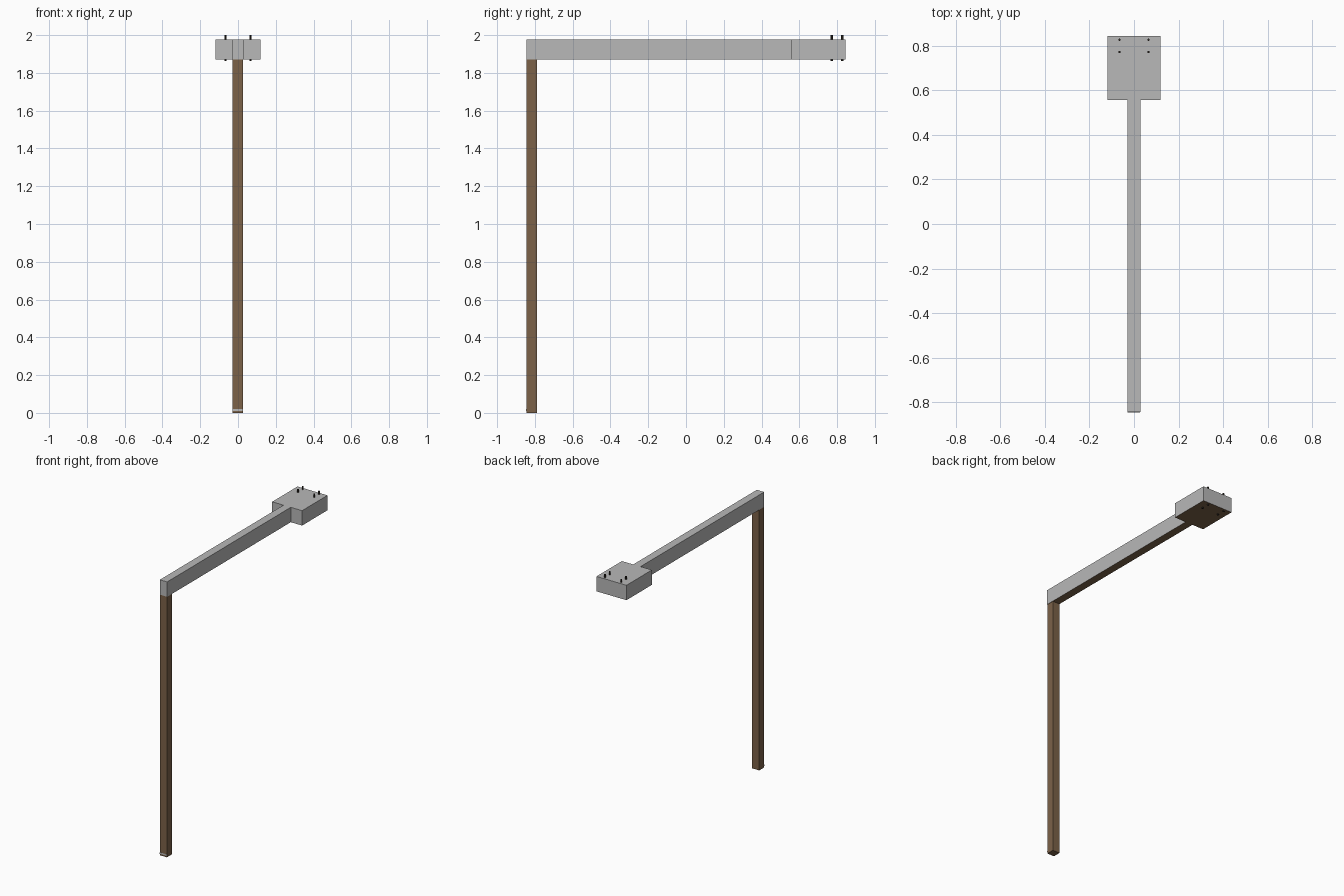
import bpy
import bmesh
from mathutils import Matrix

if "Cube" in bpy.data.objects:
    bpy.data.objects.remove(bpy.data.objects["Cube"])


def material(name, rgb):
    m = bpy.data.materials.new(name)
    m.diffuse_color = (*rgb, 1)
    m.use_nodes = True
    m.node_tree.nodes["Principled BSDF"].inputs["Base Color"].default_value = m.diffuse_color
    return m


GREY = material("light grey", (0.48, 0.48, 0.48))
BROWN = material("wood brown", (0.20, 0.122, 0.066))
DARK = material("dark bolt", (0.03, 0.024, 0.018))


def finish(name, bm, mats):
    bmesh.ops.recalc_face_normals(bm, faces=bm.faces)
    me = bpy.data.meshes.new(name)
    bm.to_mesh(me)
    bm.free()
    for m in mats:
        me.materials.append(m)
    ob = bpy.data.objects.new(name, me)
    bpy.context.collection.objects.link(ob)
    return ob


def box(name, lo, hi, mat):
    bm = bmesh.new()
    size = [b - a for a, b in zip(lo, hi)]
    mid = [(a + b) / 2 for a, b in zip(lo, hi)]
    bmesh.ops.create_cube(bm, size=1, matrix=Matrix.Translation(mid) @ Matrix.Diagonal((*size, 1)))
    return finish(name, bm, [mat])


W, HEAD, END, NECK = 0.029, 0.119, 0.845, 0.557
Z0, Z1 = 1.87, 1.977

# Upright post with a thin pale strip near its foot
box("post", (-W, -END, 0), (0.027, -0.789, Z0), BROWN)
box("foot_strip", (-W, -END - 0.001, 0.011), (0.027, -END + 0.002, 0.021), GREY)

# Beam and wide head as one T-shaped outline, grey with a brown underside
half = [(W, -END), (W, NECK), (HEAD, NECK), (HEAD, END)]
outline = half + [(-x, y) for x, y in reversed(half)]
bm = bmesh.new()
base = bm.faces.new([bm.verts.new((x, y, Z0)) for x, y in outline])
ext = bmesh.ops.extrude_face_region(bm, geom=[base], use_keep_orig=True)
top = [v for v in ext["geom"] if isinstance(v, bmesh.types.BMVert)]
bmesh.ops.translate(bm, verts=top, vec=(0, 0, Z1 - Z0))
bmesh.ops.recalc_face_normals(bm, faces=bm.faces)
for f in bm.faces:
    f.material_index = 1 if f.normal.z < -0.5 else 0
finish("beam_and_head", bm, [GREY, BROWN])

# Four bolts through the head
for side, x in (("left", -0.065), ("right", 0.065)):
    for row, y in (("inner", 0.772), ("outer", 0.827)):
        bm = bmesh.new()
        bmesh.ops.create_cone(bm, cap_ends=True, segments=6, radius1=0.006, radius2=0.006,
                              depth=0.138, matrix=Matrix.Translation((x, y, 1.931)))
        finish(f"bolt_{side}_{row}", bm, [DARK])
